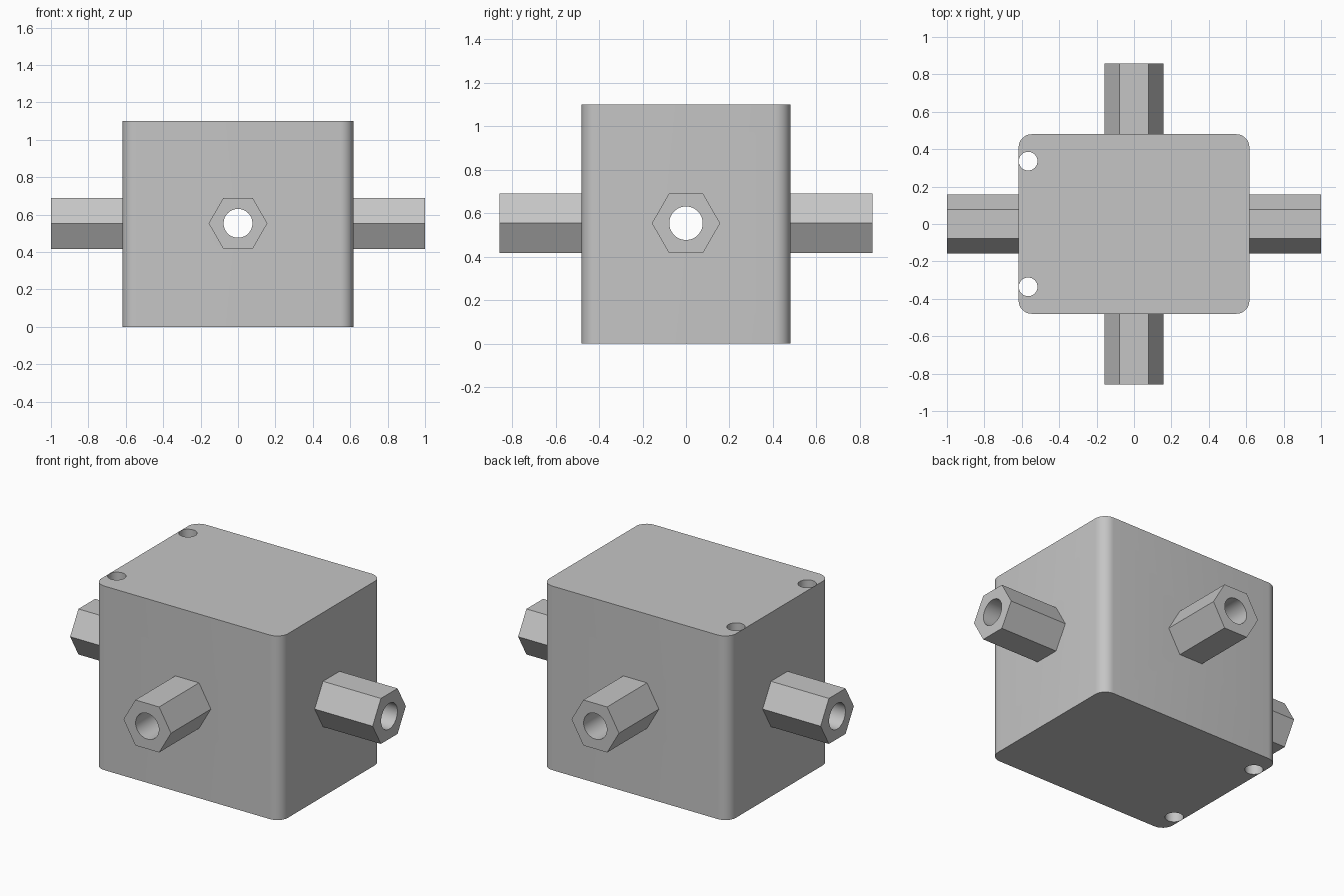
import bpy, bmesh, math
from mathutils import Matrix, Vector

cube = bpy.data.objects.get("Cube")
if cube:
    bpy.data.objects.remove(cube, do_unlink=True)

HALF_X, HALF_Y, HEIGHT, CORNER = 0.617, 0.48, 1.1, 0.07
AXIS_Z = 0.553
HEX_R, BORE_R = 0.157, 0.077

grey = bpy.data.materials.new("light_grey")
grey.use_nodes = True
colour = (0.56, 0.56, 0.56, 1)
grey.diffuse_color = colour
grey.node_tree.nodes["Principled BSDF"].inputs["Base Color"].default_value = colour


def make_object(name, bm):
    bmesh.ops.recalc_face_normals(bm, faces=bm.faces)
    mesh = bpy.data.meshes.new(name)
    bm.to_mesh(mesh)
    bm.free()
    obj = bpy.data.objects.new(name, mesh)
    bpy.context.collection.objects.link(obj)
    mesh.materials.append(grey)
    return obj


def prism(name, sides, radius, start, end):
    """Regular prism between two points, with corners on the horizontal."""
    start, end = Vector(start), Vector(end)
    axis = (end - start).normalized()
    up = Vector((0, 0, 1)) if abs(axis.z) < 0.5 else Vector((0, 1, 0))
    side = up.cross(axis)
    turn = Matrix((side, up, axis)).transposed().to_4x4()
    bm = bmesh.new()
    bmesh.ops.create_cone(bm, cap_ends=True, segments=sides, radius1=radius, radius2=radius,
                          depth=(end - start).length)
    if sides == 6:
        bmesh.ops.rotate(bm, verts=bm.verts, matrix=Matrix.Rotation(math.pi / 2, 3, 'Z'))
    bmesh.ops.transform(bm, verts=bm.verts, matrix=Matrix.Translation((start + end) / 2) @ turn)
    return make_object(name, bm)


def drill(obj, cutters):
    bpy.context.view_layer.objects.active = obj
    for cutter in cutters:
        mod = obj.modifiers.new("drill", 'BOOLEAN')
        mod.operation, mod.solver, mod.object = 'DIFFERENCE', 'EXACT', cutter
        bpy.ops.object.modifier_apply(modifier=mod.name)


def smooth(obj):
    bpy.ops.object.select_all(action='DESELECT')
    obj.select_set(True)
    bpy.context.view_layer.objects.active = obj
    bpy.ops.object.shade_smooth_by_angle(angle=math.radians(30))


# Housing: block with rounded vertical edges
bm = bmesh.new()
bmesh.ops.create_cube(bm, size=1)
bmesh.ops.scale(bm, verts=bm.verts, vec=(2 * HALF_X, 2 * HALF_Y, HEIGHT))
bmesh.ops.translate(bm, verts=bm.verts, vec=(0, 0, HEIGHT / 2))
upright = [e for e in bm.edges if abs(e.verts[0].co.z - e.verts[1].co.z) > 0.5]
bmesh.ops.bevel(bm, geom=upright, offset=CORNER, segments=8, profile=0.5, affect='EDGES')
housing = make_object("housing", bm)

# Cutters: crossed bores and two vertical screw holes
bores = [prism("bore_cutter", 48, BORE_R, -d + Vector((0, 0, AXIS_Z)), d + Vector((0, 0, AXIS_Z)))
         for d in (Vector((1.2, 0, 0)), Vector((0, 1.2, 0)))]
screws = [prism("screw_cutter", 32, 0.05, (-0.566, y, -0.1), (-0.566, y, HEIGHT + 0.1))
          for y in (-0.336, 0.336)]
drill(housing, bores + screws)
smooth(housing)

# Hexagonal fittings on the four sides
fittings = (("right_fitting", (-1, 0, 0), HALF_X, 1.0, bores[0]),
            ("left_fitting", (1, 0, 0), HALF_X, 1.0, bores[0]),
            ("front_fitting", (0, -1, 0), HALF_Y, 0.857, bores[1]),
            ("back_fitting", (0, 1, 0), HALF_Y, 0.857, bores[1]))
for name, direction, inner, outer, bore in fittings:
    d, centre = Vector(direction), Vector((0, 0, AXIS_Z))
    fitting = prism(name, 6, HEX_R, centre + d * (inner - 0.01), centre + d * outer)
    drill(fitting, [bore])
    smooth(fitting)

for cutter in bores + screws:
    bpy.data.objects.remove(cutter, do_unlink=True)
